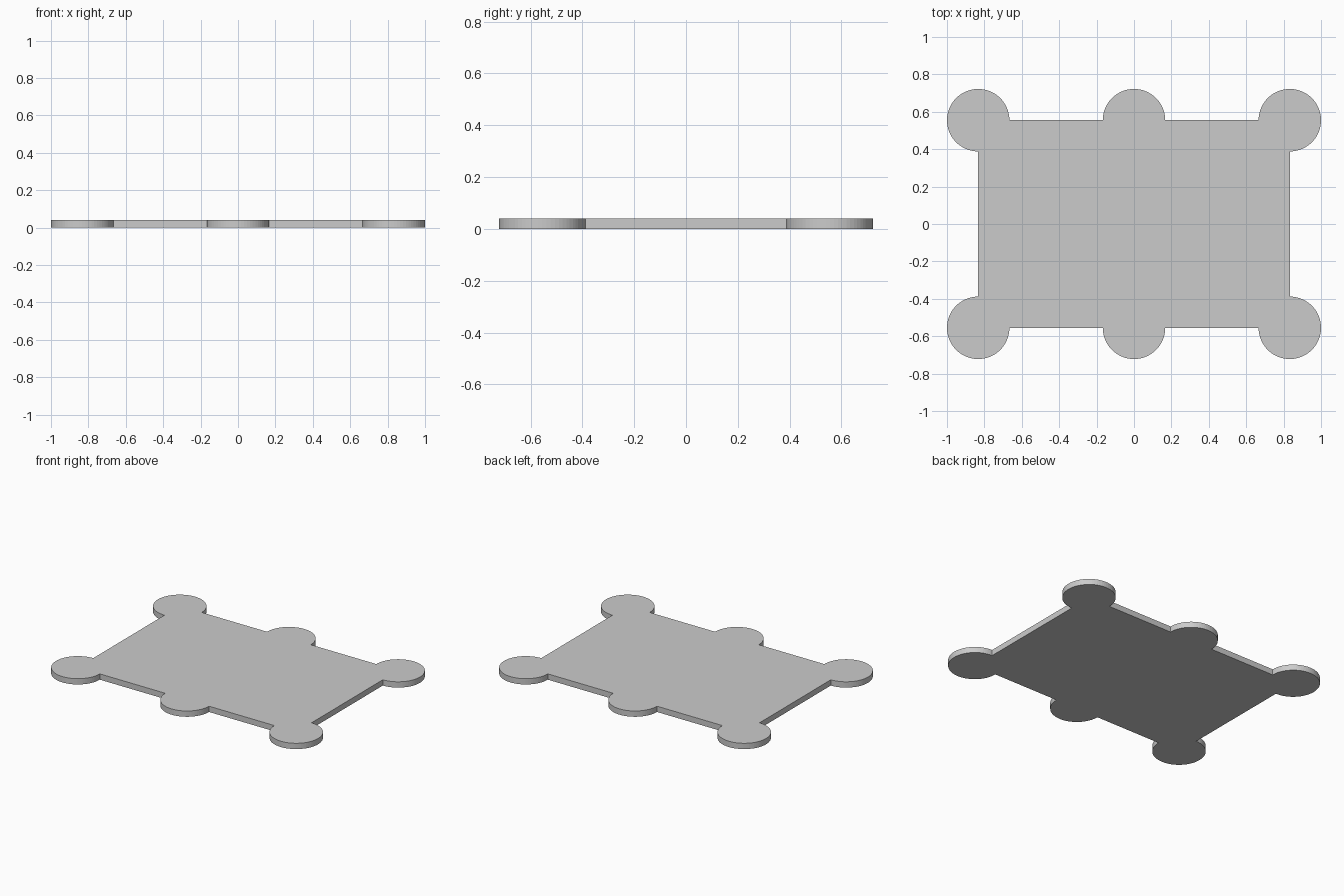
import bpy, bmesh
from math import cos, sin, radians

if "Cube" in bpy.data.objects:
    bpy.data.objects.remove(bpy.data.objects["Cube"])

HX, HY = 0.833, 0.555   # half size of the rectangular plate
R = 0.167               # lobe radius
T = 0.04                # thickness
SEG = 64                # sides of a full circle


def arc(cx, cy, start, sweep):
    n = round(SEG * sweep / 360)
    return [(cx + R * cos(radians(start + sweep * i / n)),
             cy + R * sin(radians(start + sweep * i / n))) for i in range(n + 1)]


# Half outline, counter-clockwise: right corner, middle and left corner lobes
half = arc(HX, HY, -90, 270) + arc(0, HY, 0, 180) + arc(-HX, HY, 0, 270)
# The other half is the same turned by 180 degrees
outline = half + [(-x, -y) for x, y in half]

# Flat plate extruded from the outline
bm = bmesh.new()
face = bm.faces.new([bm.verts.new((x, y, 0)) for x, y in outline])
top = bmesh.ops.extrude_face_region(bm, geom=[face], use_keep_orig=True)["geom"]
bmesh.ops.translate(bm, vec=(0, 0, T),
                    verts=[v for v in top if isinstance(v, bmesh.types.BMVert)])
bmesh.ops.recalc_face_normals(bm, faces=bm.faces[:])

mesh = bpy.data.meshes.new("lobed_plate")
bm.to_mesh(mesh)
bm.free()
plate = bpy.data.objects.new("lobed_plate", mesh)
bpy.context.collection.objects.link(plate)
